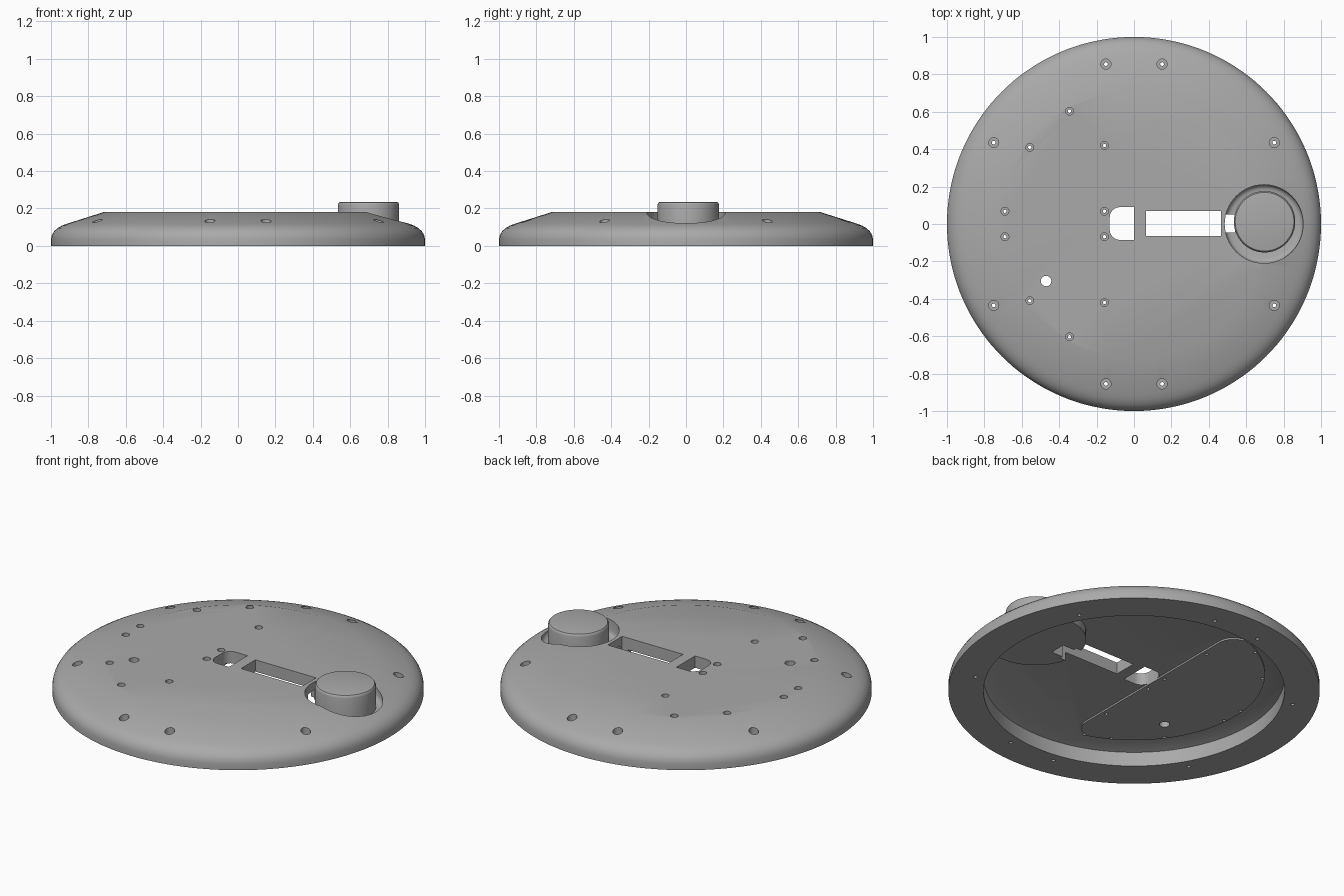
import bpy, bmesh, math
from mathutils import Matrix

if "Cube" in bpy.data.objects:
    bpy.data.objects.remove(bpy.data.objects["Cube"])

grey = bpy.data.materials.new("plain_grey")
grey.use_nodes = True
COLOR = (0.4, 0.4, 0.4, 1)
grey.diffuse_color = COLOR
grey.node_tree.nodes["Principled BSDF"].inputs["Base Color"].default_value = COLOR


def make(name, bm):
    bmesh.ops.remove_doubles(bm, verts=bm.verts, dist=1e-5)
    bmesh.ops.recalc_face_normals(bm, faces=bm.faces)
    mesh = bpy.data.meshes.new(name)
    bm.to_mesh(mesh)
    bm.free()
    mesh.materials.append(grey)
    obj = bpy.data.objects.new(name, mesh)
    bpy.context.collection.objects.link(obj)
    return obj


def lathe(bm, profile, x=0, y=0, steps=24):
    """Revolve an (r, z) profile, from axis to axis, about a vertical line."""
    rings = []
    for r, z in profile:
        if r == 0:
            rings.append([bm.verts.new((x, y, z))])
        else:
            rings.append([bm.verts.new((x + r * math.cos(a), y + r * math.sin(a), z))
                          for a in (math.tau * i / steps for i in range(steps))])
    for lo, hi in zip(rings, rings[1:]):
        if len(lo) == 1 and len(hi) == 1:
            continue
        if len(lo) == 1:
            bm.faces.new(hi)
        elif len(hi) == 1:
            bm.faces.new(lo)
        else:
            for i in range(steps):
                j = (i + 1) % steps
                bm.faces.new((lo[i], lo[j], hi[j], hi[i]))
    for ring in rings:
        if len(ring) == 1:
            bm.verts.remove(ring[0])


def prism(bm, outline, z0, z1):
    """Extrude a flat outline between two heights."""
    face = bm.faces.new([bm.verts.new((x, y, z0)) for x, y in outline])
    out = bmesh.ops.extrude_face_region(bm, geom=[face])
    for v in out["geom"]:
        if isinstance(v, bmesh.types.BMVert):
            v.co.z = z1


def arc(cx, cy, r, start, end, steps=8):
    angles = [math.radians(start + (end - start) * i / steps) for i in range(steps + 1)]
    return [(cx + r * math.cos(a), cy + r * math.sin(a)) for a in angles]


def boolean(target, tool, operation):
    mod = target.modifiers.new(operation.lower(), 'BOOLEAN')
    mod.operation, mod.object, mod.solver = operation, tool, 'EXACT'
    bpy.context.view_layer.objects.active = target
    bpy.ops.object.modifier_apply(modifier=mod.name)
    bpy.data.objects.remove(tool)


def smooth(obj):
    bpy.ops.object.select_all(action='DESELECT')
    obj.select_set(True)
    bpy.context.view_layer.objects.active = obj
    bpy.ops.object.shade_smooth_by_angle(angle=math.radians(30))


KNOB_X = 0.695

# domed disc with a hollow underside
bm = bmesh.new()
rim = [(1.0, 0.0), (1.0, 0.035), (0.995, 0.058), (0.983, 0.078), (0.965, 0.095),
       (0.94, 0.109), (0.91, 0.12)]
lathe(bm, [(0, 0.11), (0.725, 0.11), (0.81, 0.085), (0.81, 0.0)] + rim
      + [(0.72, 0.18), (0, 0.18)], steps=144)
base = make("base_disc", bm)

# boss under the knob, trimmed so it stays inside the rim
bm = bmesh.new()
lathe(bm, [(0, 0.06), (0.275, 0.06), (0.275, 0.115), (0, 0.115)], KNOB_X, 0, 64)
boss = make("knob_boss", bm)
bm = bmesh.new()
lathe(bm, [(0, 0.03), (0.92, 0.03), (0.92, 0.15), (0, 0.15)], steps=144)
boolean(boss, make("boss_trim", bm), 'INTERSECT')
boolean(base, boss, 'UNION')

# thin mounting pad on the underside
bm = bmesh.new()
pad = (arc(0, 0, 0.705, 107, 253, 48) + arc(-0.23, -0.56, 0.1, 275, 360)
       + arc(-0.23, 0.56, 0.1, 0, 85))
prism(bm, pad, 0.1, 0.12)
boolean(base, make("underside_pad", bm), 'UNION')

# knob pocket with a rounded floor edge
bm = bmesh.new()
lathe(bm, [(0, 0.09), (0.185, 0.09), (0.198, 0.095), (0.206, 0.104), (0.21, 0.117),
           (0.21, 0.3), (0, 0.3)], KNOB_X, 0, 64)
boolean(base, make("pocket_cutter", bm), 'DIFFERENCE')

# long slot, rounded window, round hole and screw holes
bm = bmesh.new()
prism(bm, [(0.065, -0.065), (0.465, -0.065), (0.465, 0.07), (0.065, 0.07)], -0.1, 0.3)
window = arc(-0.075, 0.035, 0.055, 90, 180) + arc(-0.075, -0.03, 0.055, 180, 270)
prism(bm, window + [(0, -0.085), (0, 0.09)], -0.1, 0.3)
lathe(bm, [(0, -0.1), (0.028, -0.1), (0.028, 0.3), (0, 0.3)], -0.47, -0.305)


def screw_hole(x, y, r_hole, r_head, floor):
    lathe(bm, [(0, -0.1), (r_hole, -0.1), (r_hole, floor), (r_head, floor),
               (r_head, 0.3), (0, 0.3)], x, y, 20)


for side in (-1, 1):
    for x, y in ((0.15, 0.855), (-0.15, 0.855), (0.75, 0.435), (-0.75, 0.435)):
        screw_hole(x, side * y, 0.01, 0.027, 0.09)
    for x, y in ((-0.345, 0.603), (-0.557, 0.41), (-0.158, 0.42), (-0.158, 0.068),
                 (-0.69, 0.068)):
        screw_hole(x, side * y, 0.009, 0.021, 0.135)
boolean(base, make("hole_cutter", bm), 'DIFFERENCE')

# wire channel between slot and pocket
bm = bmesh.new()
prism(bm, [(0.45, -0.045), (0.54, -0.045), (0.54, 0.05), (0.45, 0.05)], -0.1, 0.13)
boolean(base, make("channel_cutter", bm), 'DIFFERENCE')
smooth(base)

# round knob
bm = bmesh.new()
lathe(bm, [(0, 0.085), (0.164, 0.085), (0.164, 0.219), (0.162, 0.227), (0.157, 0.233),
           (0.149, 0.235), (0, 0.235)], 0.698, 0.012, 64)
knob = make("knob", bm)
smooth(knob)
